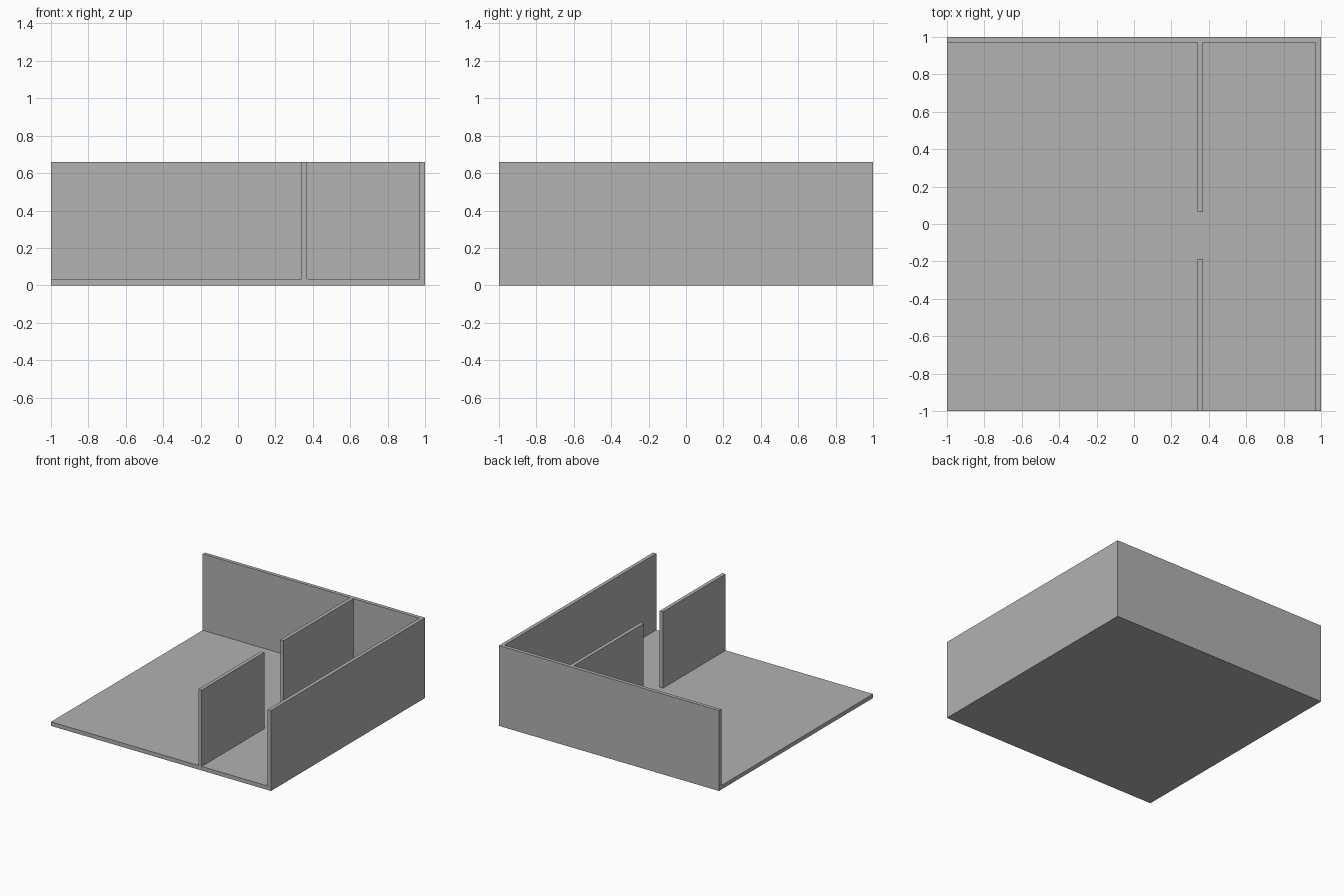
import bpy
import bmesh

cube = bpy.data.objects.get("Cube")
if cube:
    bpy.data.objects.remove(cube, do_unlink=True)

# Plain grey finish
grey = bpy.data.materials.new("plain grey")
grey.use_nodes = True
color = (0.445, 0.445, 0.445, 1)
grey.diffuse_color = color
grey.node_tree.nodes["Principled BSDF"].inputs["Base Color"].default_value = color

FLOOR = 0.033     # floor thickness
HEIGHT = 0.66     # top of the walls
INNER = 0.97      # inner face of the outer walls
PART = (0.34, 0.37)  # partition faces in x


def extrude_plan(name, outline, bottom, top):
    """Raise a floor-plan outline into a solid."""
    bm = bmesh.new()
    base = bm.faces.new([bm.verts.new((x, y, bottom)) for x, y in outline])
    raised = bmesh.ops.extrude_face_region(bm, geom=[base], use_keep_orig=True)
    verts = [v for v in raised["geom"] if isinstance(v, bmesh.types.BMVert)]
    bmesh.ops.translate(bm, verts=verts, vec=(0, 0, top - bottom))
    bmesh.ops.recalc_face_normals(bm, faces=bm.faces)
    mesh = bpy.data.meshes.new(name)
    bm.to_mesh(mesh)
    bm.free()
    mesh.materials.append(grey)
    obj = bpy.data.objects.new(name, mesh)
    bpy.context.collection.objects.link(obj)
    return obj


def rectangle(x0, x1, y0, y1):
    return [(x0, y0), (x1, y0), (x1, y1), (x0, y1)]


# Floor slab
extrude_plan("floor", rectangle(-1, 1, -1, 1), 0, FLOOR)

# Back wall, left wall and the partition joined to the back wall
left, right = PART
walls = [(-1, 1), (-1, INNER), (left, INNER), (left, 0.065), (right, 0.065),
         (right, INNER), (INNER, INNER), (INNER, -1), (1, -1), (1, 1)]
extrude_plan("back_and_side_walls", walls, FLOOR, HEIGHT)

# Front partition, leaving a doorway behind it
extrude_plan("front_partition", rectangle(left, right, -1, -0.187), FLOOR, HEIGHT)
